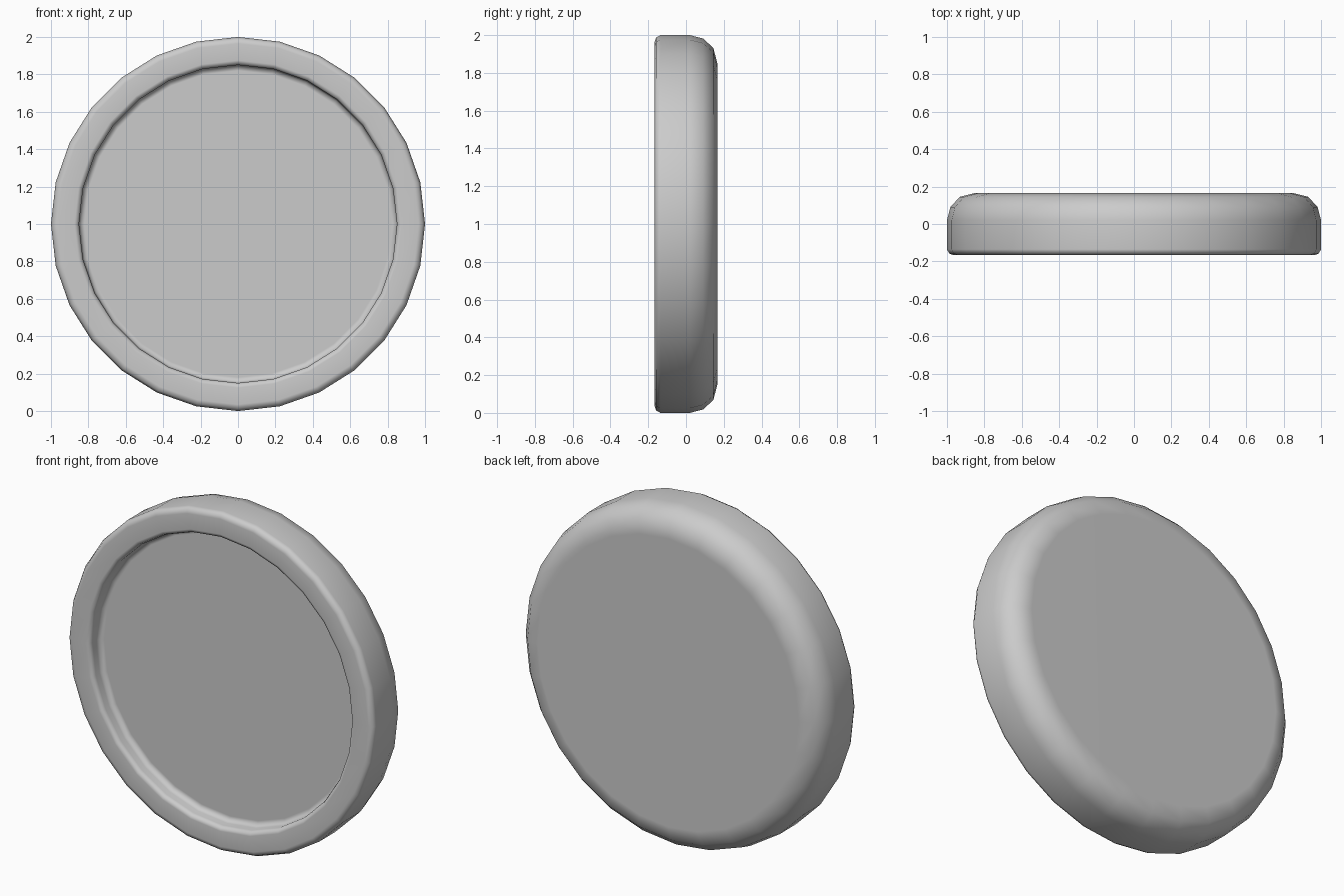
import bpy, bmesh, math

cube = bpy.data.objects.get("Cube")
if cube:
    bpy.data.objects.remove(cube, do_unlink=True)

SEGMENTS = 28

# One plain grey for the whole dish
grey = bpy.data.materials.new("plain grey")
grey.use_nodes = True
colour = (0.6, 0.6, 0.6, 1)
grey.diffuse_color = colour
grey.node_tree.nodes["Principled BSDF"].inputs["Base Color"].default_value = colour

# Cross-section (radius, depth) from the recessed floor, over the lip, to the back
profile = [
    (0.82, -0.075), (0.842, -0.085), (0.85, -0.105), (0.85, -0.14),
    (0.857, -0.158), (0.875, -0.166),
    (0.965, -0.166), (0.988, -0.158), (1.0, -0.135),
    (1.0, 0.02), (0.982, 0.09), (0.932, 0.145), (0.85, 0.166),
]


def lathe(name, section):
    """Spin a section around the y axis and cap both ends."""
    bm = bmesh.new()
    rings = []
    for r, y in section:
        angles = [2 * math.pi * i / SEGMENTS for i in range(SEGMENTS)]
        rings.append([bm.verts.new((r * math.cos(a), y, 1 + r * math.sin(a))) for a in angles])
    for a, b in zip(rings, rings[1:]):
        for i in range(SEGMENTS):
            j = (i + 1) % SEGMENTS
            bm.faces.new((a[i], a[j], b[j], b[i]))
    bm.faces.new(rings[0])
    bm.faces.new(rings[-1])
    bmesh.ops.recalc_face_normals(bm, faces=bm.faces)
    mesh = bpy.data.meshes.new(name)
    bm.to_mesh(mesh)
    bm.free()
    obj = bpy.data.objects.new(name, mesh)
    bpy.context.collection.objects.link(obj)
    mesh.materials.append(grey)
    return obj


dish = lathe("round_dish", profile)
bpy.ops.object.select_all(action="DESELECT")
dish.select_set(True)
bpy.context.view_layer.objects.active = dish
bpy.ops.object.shade_smooth_by_angle(angle=math.radians(50))

# Keep the flat floor, lip and back evenly shaded
weighted = dish.modifiers.new("even shading", "WEIGHTED_NORMAL")
weighted.keep_sharp = True
